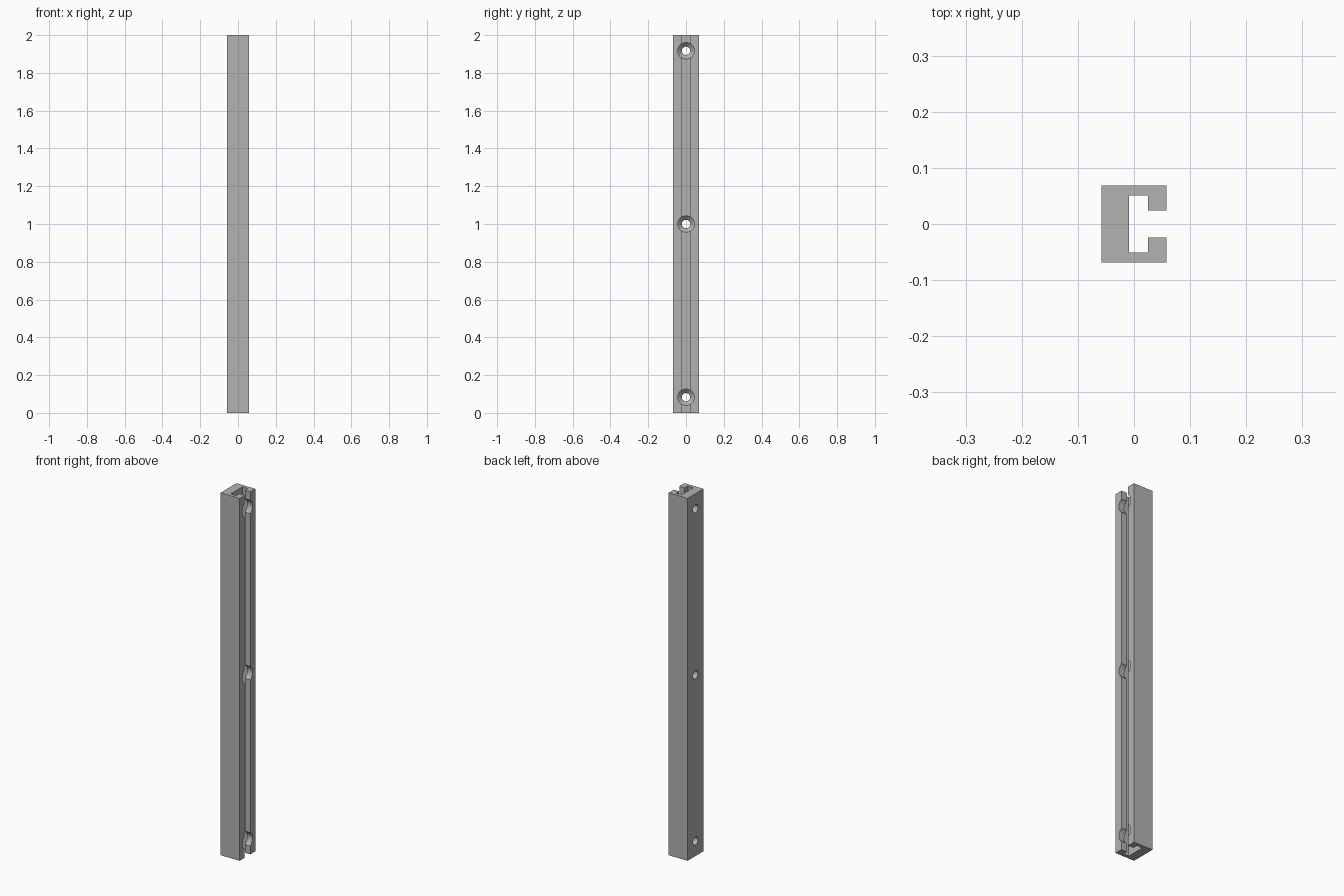
import bpy, bmesh, math

if "Cube" in bpy.data.objects:
    bpy.data.objects.remove(bpy.data.objects["Cube"])

grey = bpy.data.materials.new("plain grey")
grey.use_nodes = True
grey.diffuse_color = (0.45, 0.45, 0.45, 1)
grey.node_tree.nodes["Principled BSDF"].inputs["Base Color"].default_value = (0.45, 0.45, 0.45, 1)


def make_object(name, bm):
    bmesh.ops.recalc_face_normals(bm, faces=bm.faces)
    mesh = bpy.data.meshes.new(name)
    bm.to_mesh(mesh)
    bm.free()
    mesh.materials.append(grey)
    obj = bpy.data.objects.new(name, mesh)
    bpy.context.collection.objects.link(obj)
    return obj


# Slotted rail: half a C section mirrored across y, extruded upward
BACK, FLOOR, LIP, FRONT = -0.058, -0.009, 0.025, 0.058
SIDE, SLOT, GAP = 0.069, 0.051, 0.024
half = [(BACK, SIDE), (FRONT, SIDE), (FRONT, GAP), (LIP, GAP), (LIP, SLOT), (FLOOR, SLOT)]
section = half + [(x, -y) for x, y in reversed(half)]
bm = bmesh.new()
face = bm.faces.new([bm.verts.new((x, y, 0)) for x, y in section])
extruded = bmesh.ops.extrude_face_region(bm, geom=[face])
bmesh.ops.translate(bm, vec=(0, 0, 2),
                    verts=[v for v in extruded["geom"] if isinstance(v, bmesh.types.BMVert)])
rail = make_object("slotted_rail", bm)

# Countersunk screw holes: stepped round cutters lying along x
HOLE, HEAD, SIDES = 0.022, 0.044, 32
profile = [(BACK - 0.02, HOLE), (FLOOR - 0.022, HOLE), (FLOOR, HEAD), (FRONT + 0.02, HEAD)]
bm = bmesh.new()
for z in (0.083, 1.0, 1.917):
    rings = []
    for x, r in profile:
        angles = [2 * math.pi * i / SIDES for i in range(SIDES)]
        rings.append([bm.verts.new((x, r * math.cos(a), z + r * math.sin(a))) for a in angles])
    for a, b in zip(rings, rings[1:]):
        for i in range(SIDES):
            j = (i + 1) % SIDES
            bm.faces.new((a[i], a[j], b[j], b[i]))
    bm.faces.new(rings[0])
    bm.faces.new(rings[-1])
cutter = make_object("screw_hole_cutter", bm)
cutter.hide_render = True
cutter.hide_viewport = True

cut = rail.modifiers.new("screw holes", "BOOLEAN")
cut.operation = "DIFFERENCE"
cut.solver = "EXACT"
cut.object = cutter

# Smooth round holes, sharp rail edges
bpy.context.view_layer.objects.active = rail
rail.select_set(True)
bpy.ops.object.modifier_apply(modifier=cut.name)
bpy.ops.object.shade_smooth_by_angle(angle=math.radians(30))
